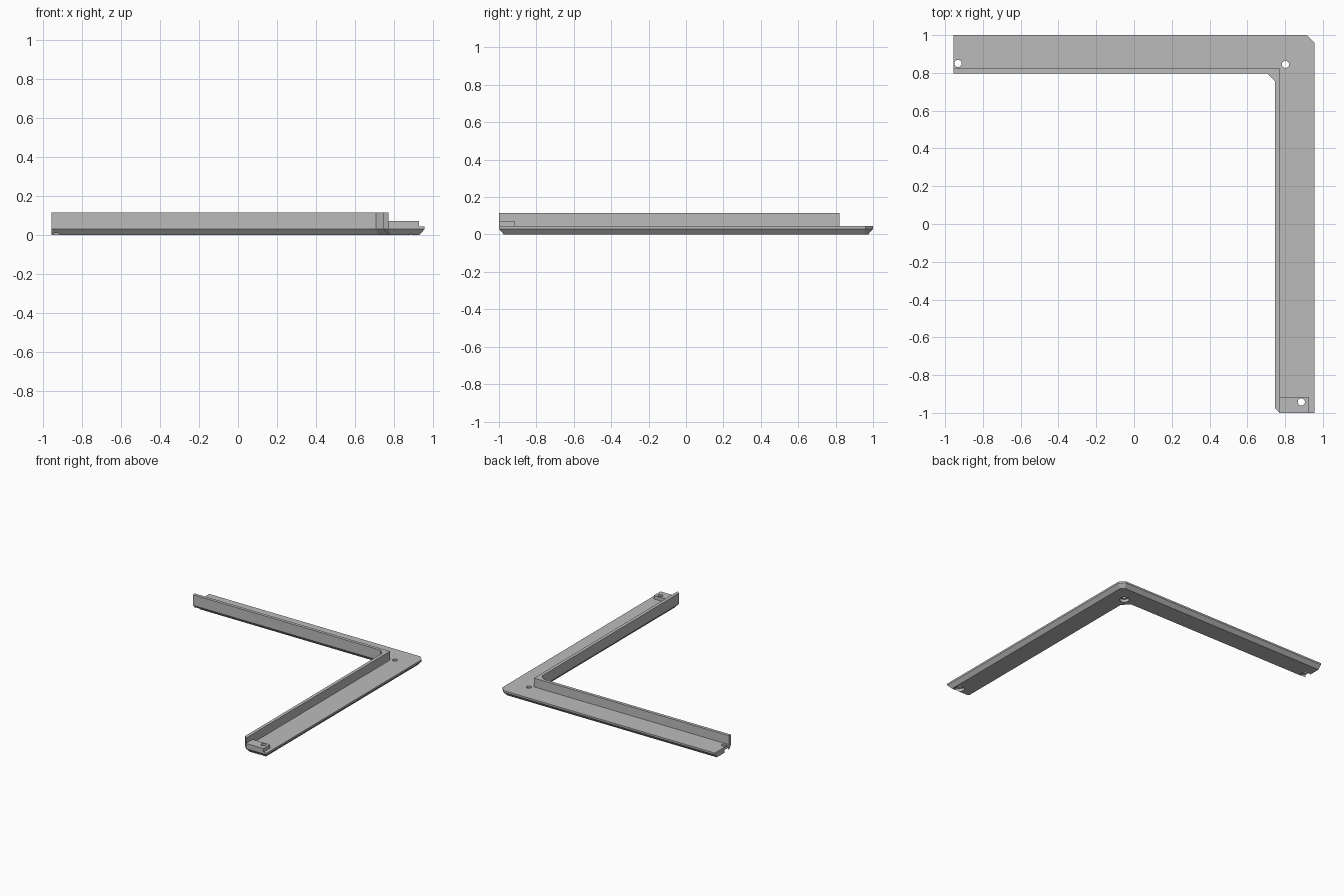
import bpy, math
from mathutils import Vector

cube = bpy.data.objects.get("Cube")
if cube:
    bpy.data.objects.remove(cube, do_unlink=True)

grey = bpy.data.materials.new("plain_grey")
grey.use_nodes = True
colour = (0.5, 0.5, 0.5, 1)
grey.diffuse_color = colour
grey.node_tree.nodes["Principled BSDF"].inputs["Base Color"].default_value = colour

PLATE_TOP, BEVEL_TOP, WALL_TOP, BLOCK_TOP = 0.044, 0.03, 0.115, 0.072
BEVEL = 0.026


def loft(name, stacks):
    """Closed solids from stacks of counter-clockwise rings of (x, y, z)."""
    verts, faces = [], []
    for rings in stacks:
        base, n = len(verts), len(rings[0])
        for ring in rings:
            verts += ring
        for r in range(len(rings) - 1):
            a = base + r * n
            for i in range(n):
                j = (i + 1) % n
                faces.append((a + i, a + j, a + n + j, a + n + i))
        last = base + (len(rings) - 1) * n
        faces.append(tuple(reversed(range(base, base + n))))
        faces.append(tuple(range(last, last + n)))
    mesh = bpy.data.meshes.new(name)
    mesh.from_pydata(verts, [], faces)
    mesh.materials.append(grey)
    obj = bpy.data.objects.new(name, mesh)
    bpy.context.collection.objects.link(obj)
    return obj


def at(outline, z):
    return [(x, y, z) for x, y in outline]


def inset(outline, distances):
    """Move every edge inward by its own distance and meet at the corners."""
    lines = []
    for i, d in enumerate(distances):
        a = Vector(outline[i])
        b = Vector(outline[(i + 1) % len(outline)])
        t = (b - a).normalized()
        lines.append((a + Vector((-t.y, t.x)) * d, t))
    result = []
    for i, (p, t) in enumerate(lines):
        q, s = lines[i - 1]
        k = (p - q).cross(t) / s.cross(t)
        result.append(tuple(q + s * k))
    return result


# Inner edge shared by the plate and the wall, from the left end to the front end
inner_edge = [(-0.956, 0.797), (0.706, 0.797), (0.746, 0.757),
              (0.746, -0.974), (0.772, -1)]

# L-shaped plate with a bevelled underside; the left end is cut square
outline = inner_edge + [(0.956, -1), (0.956, 0.96), (0.916, 1), (-0.956, 1)]
underside = inset(outline, [BEVEL] * (len(outline) - 1) + [0])
plate = loft("corner_plate", [[at(underside, 0), at(outline, BEVEL_TOP),
                               at(outline, PLATE_TOP)]])

# Upright wall along the inner edge
wall_outline = inner_edge + [(0.772, 0.822), (-0.956, 0.822)]
loft("inner_wall", [[at(wall_outline, PLATE_TOP), at(wall_outline, WALL_TOP)]])

# Raised block at the front end
block_outline = [(0.772, -1), (0.926, -1), (0.926, -0.916), (0.772, -0.916)]
block = loft("end_block", [[at(block_outline, PLATE_TOP), at(block_outline, BLOCK_TOP)]])


# Screw holes with a wider recess underneath
def circle(cx, cy, radius, z, n=32):
    return [(cx + radius * math.cos(math.tau * i / n),
             cy + radius * math.sin(math.tau * i / n), z) for i in range(n)]


holes = [(-0.932, 0.85), (0.802, 0.845), (0.886, -0.942)]
steps = [(0.036, -0.05), (0.036, 0.022), (0.019, 0.022), (0.019, 0.2)]
cutter = loft("hole_cutter", [[circle(x, y, r, z) for r, z in steps] for x, y in holes])
cutter.hide_render = True
cutter.display_type = 'WIRE'
for obj in (plate, block):
    cut = obj.modifiers.new("screw_holes", 'BOOLEAN')
    cut.operation = 'DIFFERENCE'
    cut.solver = 'EXACT'
    cut.object = cutter
cutter.hide_set(True)
